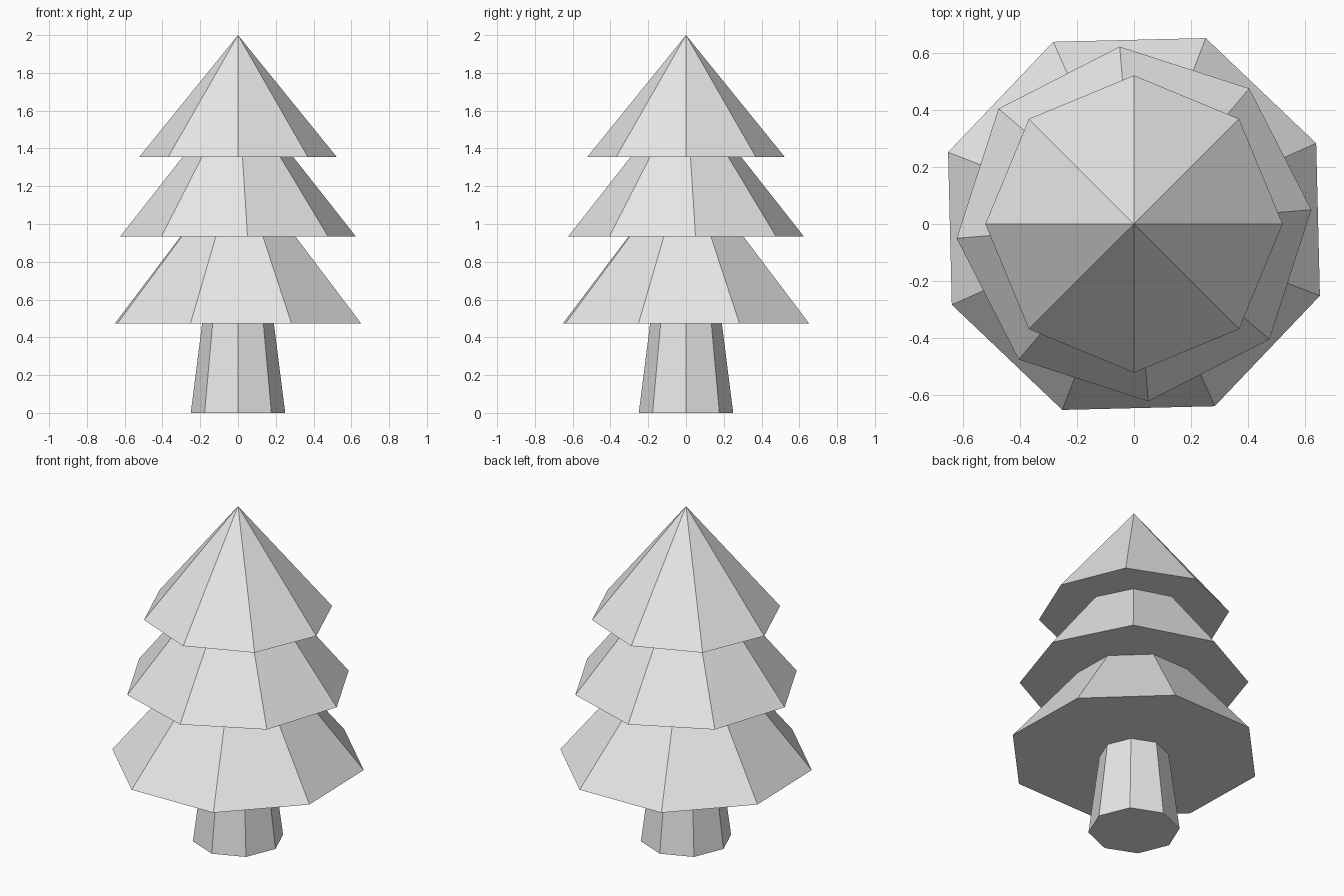
import bpy
import math

cube = bpy.data.objects.get("Cube")
if cube:
    bpy.data.objects.remove(cube, do_unlink=True)

# One plain grey for the whole tree
grey = bpy.data.materials.new("light_grey")
grey.use_nodes = True
colour = (0.8, 0.8, 0.8, 1.0)
grey.diffuse_color = colour
grey.node_tree.nodes["Principled BSDF"].inputs["Base Color"].default_value = colour

SIDES = 8


def ring(radius, z, turn):
    """Corners of a regular octagon, the first one at the given turn from +x."""
    angles = [math.radians(turn) + math.tau * i / SIDES for i in range(SIDES)]
    return [(radius * math.cos(a), radius * math.sin(a), z) for a in angles]


def tapered(name, r_low, r_high, z_low, z_high, turn):
    """Flat-shaded closed octagonal frustum, or a cone when r_high is zero."""
    verts = ring(r_low, z_low, turn)
    faces = [tuple(reversed(range(SIDES)))]
    pairs = [(i, (i + 1) % SIDES) for i in range(SIDES)]
    if r_high:
        verts += ring(r_high, z_high, turn)
        faces += [(i, j, j + SIDES, i + SIDES) for i, j in pairs]
        faces.append(tuple(range(SIDES, 2 * SIDES)))
    else:
        verts.append((0, 0, z_high))
        faces += [(i, j, SIDES) for i, j in pairs]
    mesh = bpy.data.meshes.new(name)
    mesh.from_pydata(verts, [], faces)
    mesh.materials.append(grey)
    obj = bpy.data.objects.new(name, mesh)
    bpy.context.collection.objects.link(obj)
    return obj


# Trunk, then the three foliage tiers, each turned a little differently
tapered("trunk", 0.25, 0.19, 0.0, 0.472, 0)
tapered("lower_foliage", 0.70, 0.325, 0.472, 0.935, 23.9)
tapered("middle_foliage", 0.625, 0.293, 0.935, 1.356, 4.6)
tapered("top_foliage", 0.522, 0.0, 1.356, 2.0, 0)
